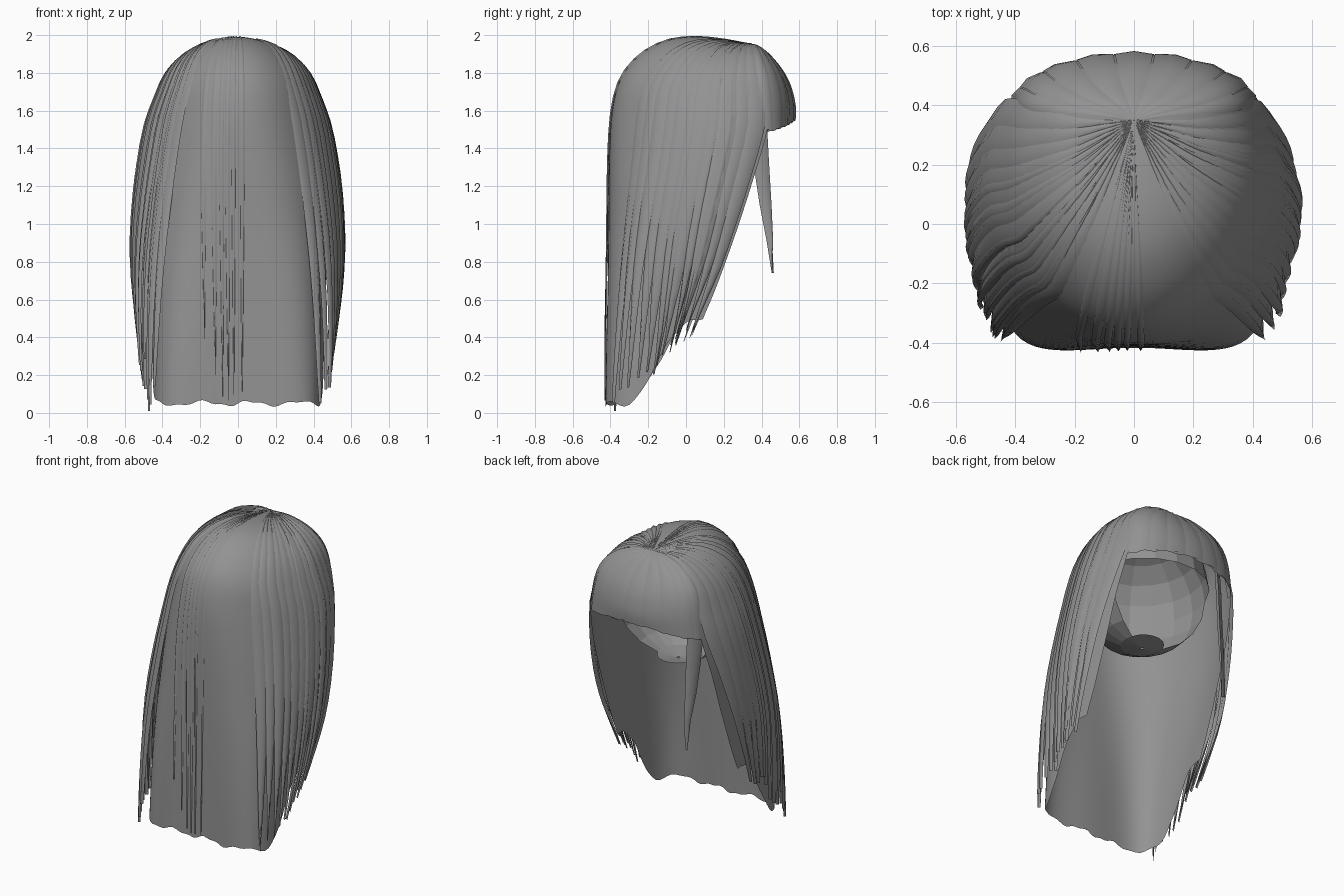
import bpy, math, random
from mathutils import Vector

if "Cube" in bpy.data.objects:
    bpy.data.objects.remove(bpy.data.objects["Cube"])

random.seed(4)

hair = bpy.data.materials.new("hair grey")
hair.diffuse_color = (0.29, 0.29, 0.29, 1)
hair.use_nodes = True
hair.node_tree.nodes["Principled BSDF"].inputs["Base Color"].default_value = hair.diffuse_color

# Strand-flow rows from crown to hem:
# z centre, z edge, y centre, half width, y edge, squareness, hem blend
DOME = [
    (1.95, 1.95, .35, .00, .35, 2.0, 0), (1.98, 1.95, .18, .12, .36, 2.0, 0),
    (1.99, 1.925, .02, .23, .37, 2.0, 0), (1.965, 1.87, -.12, .33, .39, 2.0, 0),
    (1.89, 1.78, -.25, .415, .41, 2.0, 0), (1.77, 1.66, -.345, .47, .43, 2.05, 0)]
# inner curtain hangs straight; outer layer of locks bulges away from it
BACK = DOME + [
    (1.60, 1.50, -.39, .50, .43, 2.1, 0), (1.35, 1.25, -.406, .505, .36, 2.4, 0),
    (1.00, 1.00, -.41, .485, .28, 3.0, .3), (.65, .80, -.413, .472, .21, 3.8, .7),
    (.33, .64, -.415, .462, .15, 4.6, 1), (.05, .50, -.417, .455, .09, 5.2, 1)]
OUTER = DOME + [
    (1.60, 1.50, -.385, .525, .43, 2.1, 0), (1.35, 1.25, -.40, .555, .36, 2.3, 0),
    (1.00, 1.00, -.405, .56, .28, 2.8, .3), (.65, .80, -.41, .545, .21, 3.6, .7),
    (.33, .62, -.415, .515, .13, 4.6, 1), (.05, .44, -.42, .482, .05, 6, 1)]
FRINGE = [
    (1.95, 1.95, .35, .00, .35, 2, 0), (1.92, 1.945, .41, .11, .355, 2, 0),
    (1.87, 1.91, .46, .22, .36, 2, 0), (1.80, 1.85, .512, .305, .37, 2, 0),
    (1.72, 1.77, .55, .36, .38, 2, 0), (1.62, 1.66, .572, .39, .39, 2, 0),
    (1.545, 1.49, .57, .41, .40, 2, 0)]


def row_at(rows, s):
    """Smooth interpolation between the rows."""
    n = len(rows) - 1
    i = max(0, min(int(s), n - 1))
    t = s - i
    a, b, c, d = (rows[max(0, min(n, k))] for k in (i - 1, i, i + 1, i + 2))
    return [.5 * (2 * q + (r - p) * t + (2 * p - 5 * q + 4 * r - w) * t * t
                  + (3 * q - p - 3 * r + w) * t ** 3) for p, q, r, w in zip(a, b, c, d)]


def point(rows, u, s, off=0.0):
    """Point on the hair surface; u runs side to side, s from crown to hem."""
    zb, zs, yb, w, yf, n, blend = row_at(rows, s)
    th = max(-1, min(1, u)) * math.pi / 2
    sn, cs = math.sin(th), max(0, math.cos(th))
    r = (abs(sn) ** n + cs ** n) ** (-1 / n)
    x, f = w * r * sn, r * cs
    y = yf - (yf - yb) * f - .018 * blend * math.sin(2 * th) ** 2
    sign = 1 if rows is FRINGE else -1
    if sign < 0:
        x *= 1 - .18 * (max(0, y + .05) / .48) ** 2
    t = max(0, min(1, (.78 - f) / .68))
    g = (1 - blend) * sn * sn + blend * t * t * (3 - 2 * t)
    h = min(1, s / 5)
    d = Vector((sn * h, sign * cs * h, 1 - h))
    return Vector((x, y, zb + (zs - zb) * g)) + d.normalized() * off


def make(name, verts, faces, smooth=True):
    me = bpy.data.meshes.new(name)
    me.from_pydata([tuple(v) for v in verts], [], faces)
    me.materials.append(hair)
    me.polygons.foreach_set("use_smooth", [smooth] * len(me.polygons))
    ob = bpy.data.objects.new(name, me)
    bpy.context.collection.objects.link(ob)
    return ob


def grid_faces(rows, cols, start=0, flip=False):
    out = []
    for i in range(rows - 1):
        for j in range(cols - 1):
            a = start + i * cols + j
            f = (a, a + cols, a + cols + 1, a + 1)
            out.append(f[::-1] if flip else f)
    return out


def sheet(name, rows, cols, steps, hem):
    smax = len(rows) - 1
    verts = []
    for i in range(steps + 1):
        s = .02 + (smax - .02) * i / steps
        for j in range(cols + 1):
            u = -1 + 2 * j / cols
            v = point(rows, u, s)
            if i == steps:
                v.z += hem(u)
            verts.append(v)
    return make(name, verts, grid_faces(steps + 1, cols + 1, 0, rows is FRINGE))


class Locks:
    """Collects tapered, ridged locks that follow the hair surface."""
    def __init__(self, rows):
        self.rows, self.v, self.f = rows, [], []

    def add(self, u0, du, s0, s1, lift, drift=0.0, blunt=False, drop=0.0, ridge=.006):
        n, start = 22, len(self.v)
        smax = len(self.rows) - 1
        for i in range(n + 1):
            t = i / n
            s = s0 + (s1 - s0) * t
            k = s / smax
            u = u0 + math.copysign(drift * k * k * (1 - abs(u0)), u0)
            wid = du if blunt else du * (1 - t ** 4) * min(1, .25 + 3 * t)
            d = .004 + lift * min(1, k * 1.3)
            for e, extra in ((-1, -ridge * 1.5), (0, ridge), (1, -ridge * 1.5)):
                v = point(self.rows, u + e * wid, s, d + extra * min(1, k * 3))
                v.z = max(.002, v.z - drop * max(0, t - .6) / .4)
                self.v.append(v)
        self.f += grid_faces(n + 1, 3, start, self.rows is FRINGE)

    def build(self, name):
        return make(name, self.v, self.f)


# Long back curtain with its dome, and the fringe
sheet("back_hair", BACK, 72, 44, lambda u: .012 * math.sin(19 * u) + .006 * math.sin(43 * u))
sheet("fringe", FRINGE, 36, 16, lambda u: .006 * math.sin(23 * u))

# Layered wide locks down both sides, with a few thin ones on top
for side, name in ((-1, "left_locks"), (1, "right_locks")):
    locks = Locks(OUTER)
    thin = .012 if side > 0 else 0
    for i in range(11):
        u = .36 + .58 * i / 10
        locks.add(side * u, random.uniform(.045, .058), .15, random.uniform(10.5, 11),
                  random.uniform(.008, .02) - thin, .23,
                  drop=random.uniform(.0, .05) + .15 * max(0, u - .6), ridge=.008)
    for i in range(8):
        u = random.uniform(.38, .85)
        locks.add(side * u, random.uniform(.018, .03), random.uniform(.3, 2),
                  random.uniform(10, 11), random.uniform(.018, .026) - thin, .23,
                  drop=random.uniform(.0, .05) + .15 * max(0, u - .5))
    locks.build(name)

# Thin locks down the middle of the back
mid = Locks(BACK)
for u, du, end in ((-.23, .02, 9.8), (-.16, .022, 10.4), (-.11, .018, 10.8), (-.07, .018, 10.9),
                   (-.03, .015, 10.9), (.03, .016, 10.9)):
    mid.add(u, du, .3, end, .006, ridge=.003)
mid.build("middle_locks")

# Blunt clumps over the fringe
clumps = Locks(FRINGE)
for i in range(9):
    u = -.88 + 1.76 * i / 8
    clumps.add(u, .105, .1, 5.85 + random.uniform(0, .15), .003, blunt=True, ridge=.003)
clumps.build("fringe_clumps")

# Loose lock hanging beside the face, on one side only
verts = []
for x, y, z, w in ((-.34, .37, 1.72, .04), (-.34, .39, 1.5, .05), (-.335, .405, 1.3, .045),
                   (-.33, .425, 1.1, .035), (-.32, .445, .92, .02), (-.315, .455, .74, .001)):
    verts += [(x - w * .6, y - w, z), (x - .02, y + .01, z), (x + w * .6, y + w * .8, z)]
make("face_lock", verts, grid_faces(6, 3))

# Low-poly scalp lining, open at the face, closed under the neck
cols, rings = 18, 10
verts = []
for i in range(rings + 1):
    a = .02 + (math.pi - .04) * i / rings
    for j in range(cols):
        b = 2 * math.pi * j / cols
        verts.append((.40 * math.sin(a) * math.cos(b), .08 + .42 * math.sin(a) * math.sin(b),
                      1.53 + .40 * math.cos(a)))
faces = []
for i in range(rings):
    for j in range(cols):
        k = (j + 1) % cols
        f = (i * cols + j, (i + 1) * cols + j, (i + 1) * cols + k, i * cols + k)
        c = sum((Vector(verts[q]) for q in f), Vector()) / 4
        if c.z > 1.54 or c.y < .16:
            faces.append(f)
make("scalp", verts, faces, False)
